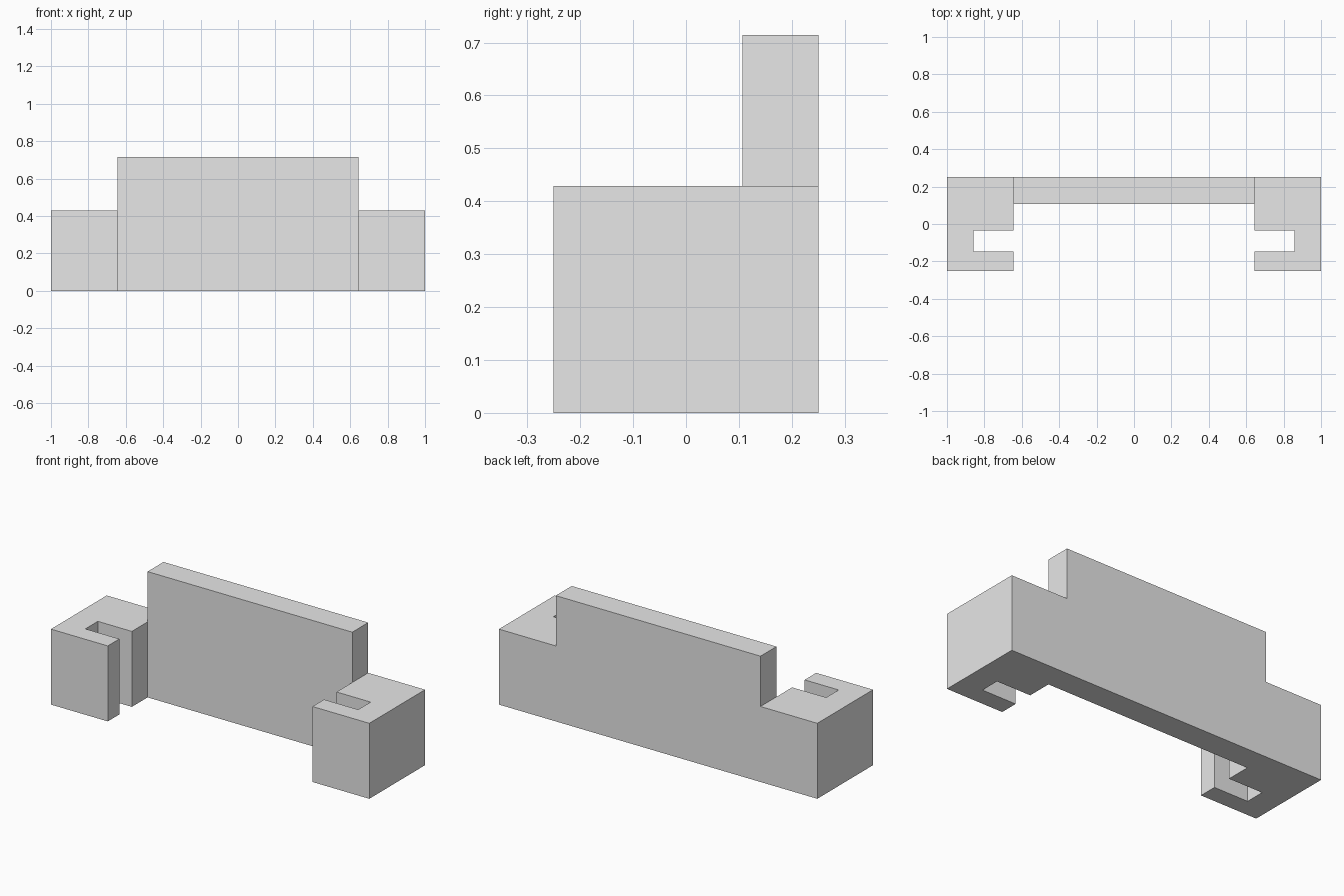
import bpy
import bmesh
from math import radians

cube = bpy.data.objects.get("Cube")
if cube:
    bpy.data.objects.remove(cube, do_unlink=True)

# Main dimensions
HALF_LENGTH, INNER_X, SLOT_X = 1.0, 0.643, 0.857
BACK, WALL_FRONT, FRONT = 0.25, 0.107, -0.25
SLOT_BACK, SLOT_FRONT = -0.034, -0.146
BLOCK_TOP, WALL_TOP = 0.4286, 0.7143

# Footprint of one slotted end block, also used mirrored
clamp = [
    (INNER_X, BACK), (INNER_X, WALL_FRONT),
    (INNER_X, SLOT_BACK), (SLOT_X, SLOT_BACK),
    (SLOT_X, SLOT_FRONT), (INNER_X, SLOT_FRONT),
    (INNER_X, FRONT), (HALF_LENGTH, FRONT), (HALF_LENGTH, BACK),
]


def raise_faces(bm, faces, height):
    """Extrude faces upward and return the raised faces."""
    result = bmesh.ops.extrude_face_region(bm, geom=faces)["geom"]
    verts = [g for g in result if isinstance(g, bmesh.types.BMVert)]
    bmesh.ops.translate(bm, verts=verts, vec=(0, 0, height))
    return [g for g in result if isinstance(g, bmesh.types.BMFace)]


bm = bmesh.new()

# Flat footprint: two end blocks joined by the wall strip
left = [bm.verts.new((x, y, 0)) for x, y in clamp]
right = [bm.verts.new((-x, y, 0)) for x, y in clamp]
footprint = [
    bm.faces.new(left),
    bm.faces.new(right[::-1]),
    bm.faces.new((left[1], left[0], right[0], right[1])),
]

# Raise everything to block height, then the wall strip higher
raised = raise_faces(bm, footprint, BLOCK_TOP)
strip = min(raised, key=lambda f: abs(f.calc_center_median().x))
raise_faces(bm, [strip], WALL_TOP - BLOCK_TOP)
if strip.is_valid:
    bm.faces.remove(strip)

# Close the underside if needed and merge coplanar faces
rim = [e for e in bm.edges if e.is_boundary]
if rim:
    bmesh.ops.holes_fill(bm, edges=rim, sides=0)
bmesh.ops.recalc_face_normals(bm, faces=bm.faces[:])
bmesh.ops.dissolve_limit(bm, angle_limit=radians(1),
                         verts=bm.verts[:], edges=bm.edges[:])

mesh = bpy.data.meshes.new("slotted_bracket")
bm.to_mesh(mesh)
bm.free()

# Single plain grey
grey = bpy.data.materials.new("light grey")
grey.use_nodes = True
colour = (0.8, 0.8, 0.8, 1)
grey.diffuse_color = colour
grey.node_tree.nodes["Principled BSDF"].inputs["Base Color"].default_value = colour
mesh.materials.append(grey)

bracket = bpy.data.objects.new("slotted_bracket", mesh)
bpy.context.collection.objects.link(bracket)
